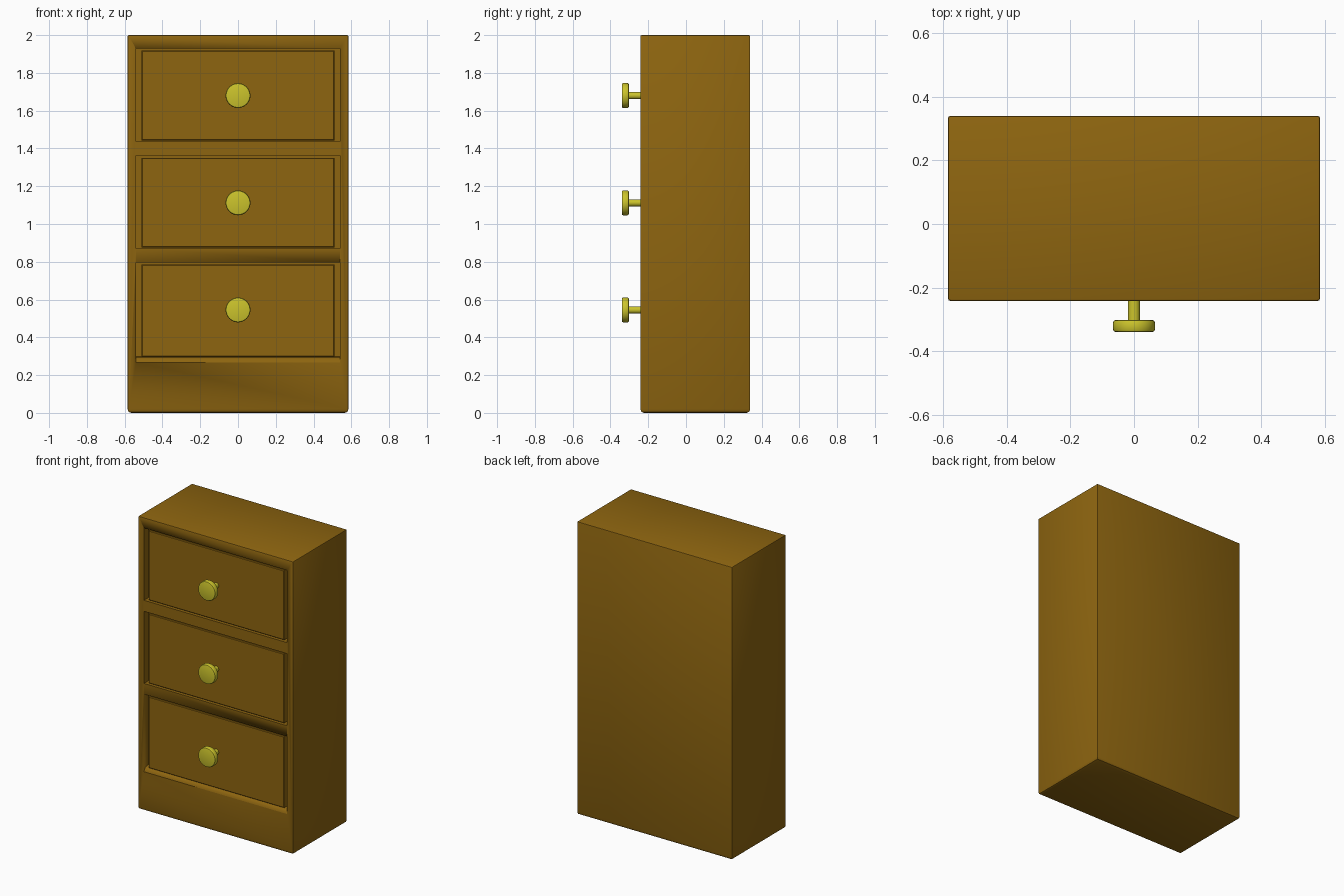
import bpy, bmesh, math
from mathutils import Vector

if "Cube" in bpy.data.objects:
    bpy.data.objects.remove(bpy.data.objects["Cube"])


def material(name, rgb):
    m = bpy.data.materials.new(name)
    m.diffuse_color = (*rgb, 1)
    m.use_nodes = True
    m.node_tree.nodes["Principled BSDF"].inputs["Base Color"].default_value = m.diffuse_color
    return m


WOOD = material("wood", (0.27, 0.13, 0.005))
BRASS = material("brass", (0.6, 0.55, 0.025))

FRONT, BACK, HALF_W, TOP = -0.242, 0.34, 0.585, 2.0


def finish(name, bm, mat, angle=30):
    bmesh.ops.recalc_face_normals(bm, faces=bm.faces)
    me = bpy.data.meshes.new(name)
    bm.to_mesh(me)
    bm.free()
    ob = bpy.data.objects.new(name, me)
    bpy.context.collection.objects.link(ob)
    me.materials.append(mat)
    bpy.ops.object.select_all(action='DESELECT')
    ob.select_set(True)
    bpy.context.view_layer.objects.active = ob
    bpy.ops.object.shade_smooth_by_angle(angle=math.radians(angle))
    return ob


def add_box(bm, x0, x1, y0, y1, z0, z1):
    verts = bmesh.ops.create_cube(bm, size=1)["verts"]
    for v in verts:
        v.co = Vector(((x0 + x1) / 2 + v.co.x * (x1 - x0),
                       (y0 + y1) / 2 + v.co.y * (y1 - y0),
                       (z0 + z1) / 2 + v.co.z * (z1 - z0)))


def bevel(bm, edges, width, segments):
    bmesh.ops.bevel(bm, geom=edges, offset=width, offset_type='OFFSET',
                    segments=segments, profile=0.5, affect='EDGES')


# drawer openings (bottom, top), and knob height for each
DRAWERS = [(0.268, 0.797, 0.545), (0.87, 1.362, 1.112), (1.437, 1.93, 1.68)]

# cabinet shell: fine edges, heavier rounding at the foot
bm = bmesh.new()
add_box(bm, -HALF_W, HALF_W, FRONT, BACK, 0, TOP)
bevel(bm, [e for e in bm.edges if all(v.co.z < 0.001 for v in e.verts)], 0.02, 2)
bevel(bm, [e for e in bm.edges if max(v.co.z for v in e.verts) > 1.99], 0.007, 2)
cabinet = finish("cabinet", bm, WOOD)

# recesses cut into the front
bm = bmesh.new()
for z0, z1, _ in DRAWERS:
    add_box(bm, -0.54, 0.54, FRONT - 0.1, FRONT + 0.05, z0, z1)
cutter = finish("recess_cutter", bm, WOOD)
cutter.hide_render = True
mod = cabinet.modifiers.new("recesses", 'BOOLEAN')
mod.operation = 'DIFFERENCE'
mod.solver = 'EXACT'
mod.object = cutter
bpy.context.view_layer.objects.active = cabinet
bpy.ops.object.modifier_apply(modifier=mod.name)
bpy.data.objects.remove(cutter)

# rounded ledge on top of the plinth, below the lowest drawer
bm = bmesh.new()
profile = [(0.05, 0.268), (0.0, 0.268), (0.004, 0.28), (0.013, 0.29),
           (0.025, 0.296), (0.05, 0.298)]
face = bm.faces.new([bm.verts.new((-0.54, FRONT + y, z)) for y, z in profile])
ext = bmesh.ops.extrude_face_region(bm, geom=[face])["geom"]
bmesh.ops.translate(bm, vec=(1.08, 0, 0),
                    verts=[g for g in ext if isinstance(g, bmesh.types.BMVert)])
finish("plinth_ledge", bm, WOOD)

# turned knob profile: (radius, y)
KNOB = [(0.0, -0.34), (0.057, -0.34), (0.063, -0.338), (0.066, -0.332),
        (0.066, -0.31), (0.063, -0.304), (0.057, -0.302), (0.019, -0.302),
        (0.019, -0.21), (0.0, -0.21)]

for i, (z0, z1, zk) in enumerate(DRAWERS, 1):
    # drawer front, set just behind the frame
    bm = bmesh.new()
    bottom = 0.298 if i == 1 else z0 + 0.006
    add_box(bm, -0.51, 0.51, FRONT + 0.008, FRONT + 0.06, bottom, z1 - 0.012)
    bevel(bm, [e for e in bm.edges
               if all(v.co.y < FRONT + 0.01 for v in e.verts)], 0.004, 1)
    finish(f"drawer_front_{i}", bm, WOOD)

    # knob
    bm = bmesh.new()
    vs = [bm.verts.new((r, y, zk)) for r, y in KNOB]
    es = [bm.edges.new(p) for p in zip(vs, vs[1:])]
    bmesh.ops.spin(bm, geom=vs + es, cent=(0, 0, zk), axis=(0, 1, 0),
                   angle=math.tau, steps=32)
    bmesh.ops.remove_doubles(bm, verts=bm.verts, dist=0.0002)
    finish(f"knob_{i}", bm, BRASS, 40)
